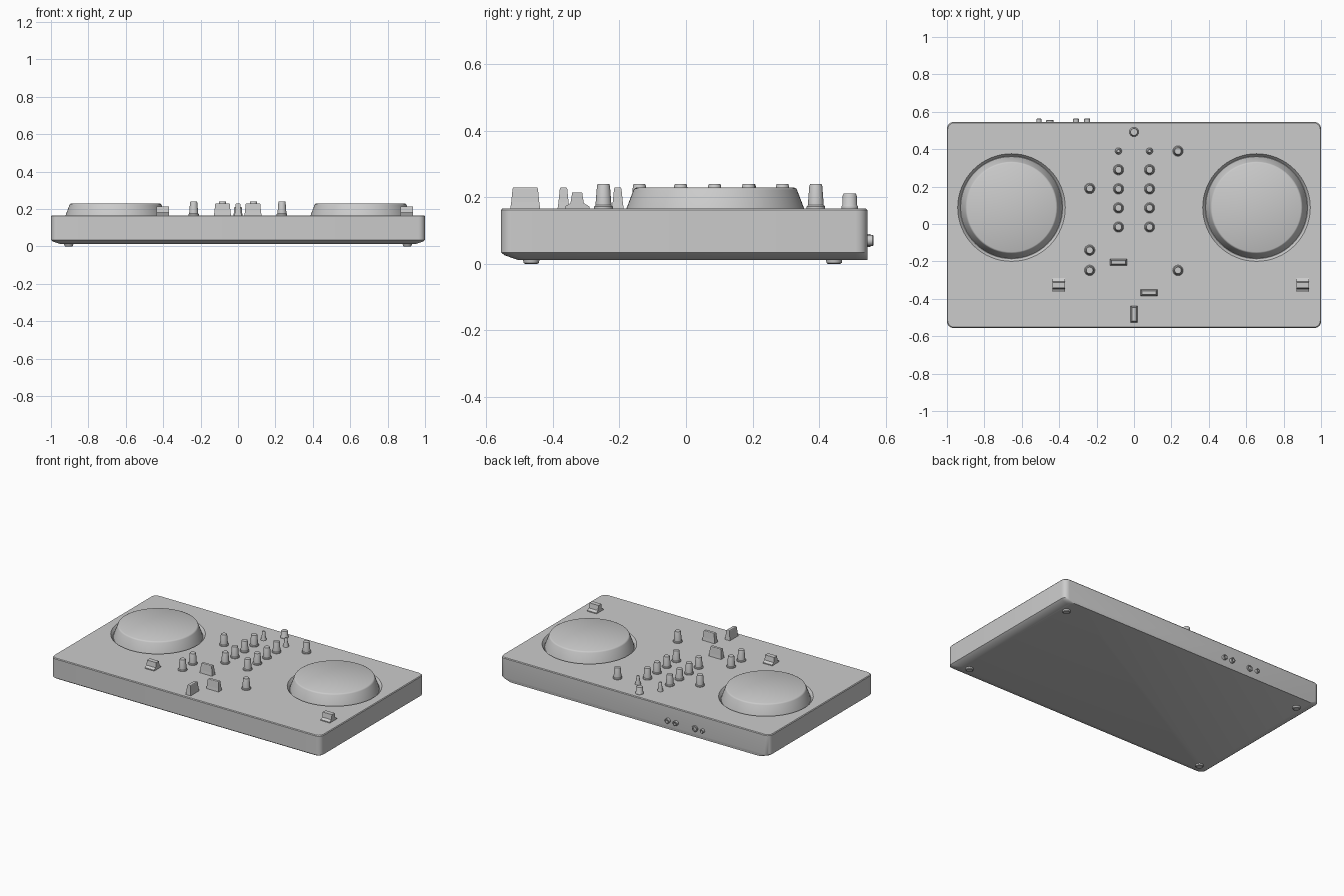
import bpy, bmesh, math
from mathutils import Matrix, Vector

if "Cube" in bpy.data.objects:
    bpy.data.objects.remove(bpy.data.objects["Cube"], do_unlink=True)

grey = bpy.data.materials.new("plain grey")
grey.use_nodes = True
GREY = (0.6, 0.6, 0.6, 1)
grey.diffuse_color = GREY
grey.node_tree.nodes["Principled BSDF"].inputs["Base Color"].default_value = GREY

DECK = 0.166


def finish(name, bm, matrix=None, smooth=True):
    if matrix:
        bm.transform(matrix)
    bmesh.ops.recalc_face_normals(bm, faces=bm.faces)
    mesh = bpy.data.meshes.new(name)
    bm.to_mesh(mesh)
    bm.free()
    mesh.materials.append(grey)
    obj = bpy.data.objects.new(name, mesh)
    bpy.context.collection.objects.link(obj)
    if smooth:
        bpy.ops.object.select_all(action='DESELECT')
        obj.select_set(True)
        bpy.context.view_layer.objects.active = obj
        bpy.ops.object.shade_smooth_by_angle(angle=math.radians(35))
    return obj


def loft(rings):
    """Bridge closed rings of equal length and cap both ends."""
    bm = bmesh.new()
    loops = [[bm.verts.new(p) for p in ring] for ring in rings]
    n = len(loops[0])
    for a, b in zip(loops, loops[1:]):
        for i in range(n):
            j = (i + 1) % n
            bm.faces.new((a[i], a[j], b[j], b[i]))
    bm.faces.new(loops[0][::-1])
    bm.faces.new(loops[-1])
    return bm


def lathe(name, profile, place, sides=32, matrix=None):
    """Turned part from (radius, height) pairs."""
    rings = [[(r * math.cos(math.tau * i / sides), r * math.sin(math.tau * i / sides), z)
              for i in range(sides)] for r, z in profile]
    turn = matrix or Matrix.Identity(4)
    return finish(name, loft(rings), Matrix.Translation(place) @ turn)


def rounded_rect(x0, x1, y0, y1, r, z, steps=6):
    corners = [(x1 - r, y1 - r), (x0 + r, y1 - r), (x0 + r, y0 + r), (x1 - r, y0 + r)]
    ring = []
    for k, (cx, cy) in enumerate(corners):
        for s in range(steps + 1):
            a = math.pi / 2 * (k + s / steps)
            ring.append((cx + r * math.cos(a), cy + r * math.sin(a), z))
    return ring


# Case: square back, undercut front and sides
case_rings = []
for inset, z in ((0.05, 0.012), (0.012, 0.025), (0, 0.034), (0, DECK - 0.005), (0.004, DECK)):
    back = 0.545 - (0.004 if z == DECK else 0)
    case_rings.append(rounded_rect(-1 + inset, 1 - inset, -0.556 + inset, back, 0.035, z))
case = finish("case", loft(case_rings), smooth=False)

# Platters, each sitting in a sloped groove
for side, label in ((-1, "right"), (1, "left")):
    centre = (side * 0.655, 0.088, 0)
    cutter = lathe(label + "_groove_cutter", [(0.274, 0.148), (0.29, DECK + 0.003)], centre, 64)
    cutter.hide_render = True
    groove = case.modifiers.new(label + " groove", 'BOOLEAN')
    groove.operation = 'DIFFERENCE'
    groove.solver = 'EXACT'
    groove.object = cutter
    bpy.context.view_layer.objects.active = case
    bpy.ops.object.modifier_apply(modifier=groove.name)
    bpy.data.objects.remove(cutter, do_unlink=True)
    lathe(label + "_platter", [(0.273, 0.145), (0.267, DECK), (0.246, 0.221),
                               (0.243, 0.226), (0.237, 0.229)], centre, 64)

bpy.ops.object.select_all(action='DESELECT')
case.select_set(True)
bpy.context.view_layer.objects.active = case
bpy.ops.object.shade_smooth_by_angle(angle=math.radians(35))

# Tall mixer knobs
KNOB = [(0.028, -0.002), (0.028, 0.006), (0.024, 0.01), (0.0195, 0.068), (0.0175, 0.073)]
spots = [(x, y) for x in (-0.083, 0.083) for y in (0.29, 0.188, 0.086, -0.016)]
spots += [(-0.237, 0.19), (-0.237, -0.14), (-0.237, -0.248), (0.235, -0.248), (0.235, 0.39)]
for i, (x, y) in enumerate(spots):
    lathe(f"knob_{i + 1}", KNOB, (x, y, DECK))

# Short browse knob and slim gain knobs
lathe("browse_knob", [(0.025, -0.002), (0.025, 0.006), (0.022, 0.01), (0.021, 0.04), (0.018, 0.045)],
      (0, 0.492, DECK))
for x, label in ((-0.083, "right"), (0.083, "left")):
    lathe(label + "_gain_knob", [(0.018, -0.002), (0.017, 0.006), (0.011, 0.032), (0.01, 0.054), (0.008, 0.057)],
          (x, 0.39, DECK), 24)


# Slider caps: gently tapered blocks
def slider(name, x, y, w, d):
    rings = []
    for grow, z in ((0.003, DECK - 0.002), (0, DECK + 0.02), (-0.004, 0.226), (-0.006, 0.229)):
        hx, hy = w / 2 + grow, d / 2 + grow
        rings.append([(x + hx, y + hy, z), (x - hx, y + hy, z), (x - hx, y - hy, z), (x + hx, y - hy, z)])
    finish(name, loft(rings), smooth=False)


slider("upper_slider", -0.083, -0.205, 0.086, 0.03)
slider("crossfader", 0.08, -0.368, 0.086, 0.03)
slider("front_slider", 0, -0.483, 0.032, 0.084)

# Pitch faders: flared base rising to a flat ridge
for x, label in ((-0.402, "right"), (0.902, "left")):
    half = [(0.037, -0.002), (0.037, 0.006), (0.02, 0.016), (0.015, 0.048)]
    section = half + [(-y, z) for y, z in reversed(half)]
    rings = [[(x + dx, -0.327 + y, DECK + z) for y, z in section] for dx in (-0.034, 0.034)]
    finish(label + "_pitch_fader", loft(rings), smooth=False)

# Rear sockets: hollow collars
BACKWARD = Matrix.Rotation(-math.pi / 2, 4, 'X')
for name, x, r, out in (("power_socket", -0.508, 0.013, 0.018), ("data_socket", -0.45, 0.02, 0.01),
                        ("right_audio_socket", -0.31, 0.016, 0.018), ("left_audio_socket", -0.25, 0.016, 0.018)):
    lathe(name, [(r, -0.004), (r, out - 0.002), (r - 0.002, out), (r * 0.6, out), (r * 0.6, 0.003)],
          (x, 0.545, 0.07), 24, BACKWARD)

# Feet
for x in (-0.905, 0.905):
    for y in (-0.465, 0.445):
        label = ("front" if y < 0 else "back") + ("_left" if x > 0 else "_right")
        lathe(label + "_foot", [(0.019, 0), (0.023, 0.003), (0.025, 0.014)], (x, y, 0), 24)
